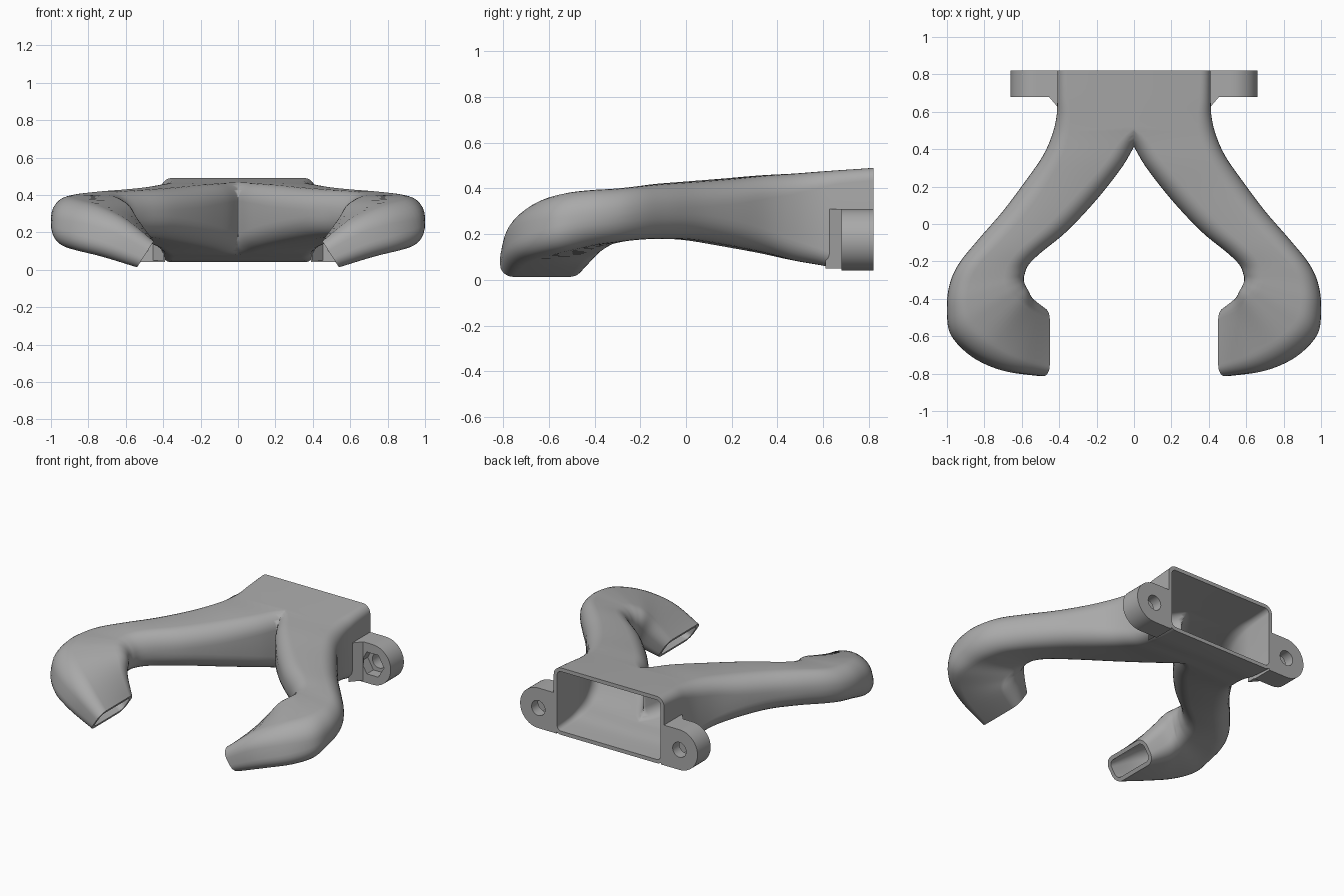
import bpy, bmesh, math
from mathutils import Vector

if "Cube" in bpy.data.objects:
    bpy.data.objects.remove(bpy.data.objects["Cube"], do_unlink=True)

grey = bpy.data.materials.new("plain grey")
grey.use_nodes = True
grey.diffuse_color = (0.4, 0.4, 0.4, 1)
grey.node_tree.nodes["Principled BSDF"].inputs["Base Color"].default_value = (0.4, 0.4, 0.4, 1)

WALL = 0.025


def rounded_section(p, q, half, tilt, r, inset=0.0):
    """Rounded rectangle spanning edge points p to q, with its height leaning by tilt."""
    centre, u = (p + q) / 2, (q - p).normalized()
    v = Vector((-math.sin(tilt), 0, math.cos(tilt)))
    w, h = (q - p).length / 2 - inset, half - inset
    r = max(min(r, half * 0.98) - inset, 0.012)
    ring = []
    for k, (sx, sy) in enumerate(((1, 1), (-1, 1), (-1, -1), (1, -1))):
        for i in range(8):
            a = math.pi / 2 * (k + i / 7)
            ring.append(centre + u * (sx * (w - r) + r * math.cos(a))
                        + v * (sy * (h - r) + r * math.sin(a)))
    return ring


def spline(rows, steps):
    """Catmull-Rom interpolation of whole rows of parameters."""
    out = []
    for i in range(len(rows) - 1):
        a, b, c, d = (rows[max(0, min(len(rows) - 1, i + k))] for k in (-1, 0, 1, 2))
        for s in range(steps):
            t = s / steps
            out.append([0.5 * (2 * y + (z - x) * t + (2 * x - 5 * y + 4 * z - w) * t ** 2
                               + (3 * y - x - 3 * z + w) * t ** 3)
                        for x, y, z, w in zip(a, b, c, d)])
    return out + [list(rows[-1])]


def ring_loft(name, rings, clip=False):
    """Skin a closed chain of rings, then mirror across x."""
    bm = bmesh.new()
    loops = [[bm.verts.new(p) for p in ring] for ring in rings]
    n = len(loops[0])
    for a, b in zip(loops, loops[1:] + loops[:1]):
        for i in range(n):
            j = (i + 1) % n
            bm.faces.new((a[i], a[j], b[j], b[i]))
    bmesh.ops.recalc_face_normals(bm, faces=bm.faces)
    if clip:
        bmesh.ops.bisect_plane(bm, geom=bm.verts[:] + bm.edges[:] + bm.faces[:],
                               plane_co=(0, 0, 0), plane_no=(1, 0, 0), clear_inner=True)
    return finish(name, bm)


def finish(name, bm):
    mesh = bpy.data.meshes.new(name)
    bm.to_mesh(mesh)
    bm.free()
    mesh.materials.append(grey)
    ob = bpy.data.objects.new(name, mesh)
    bpy.context.collection.objects.link(ob)
    bpy.ops.object.select_all(action='DESELECT')
    ob.select_set(True)
    bpy.context.view_layer.objects.active = ob
    bpy.ops.object.shade_smooth_by_angle(angle=math.radians(32))
    mod = ob.modifiers.new("mirror", 'MIRROR')
    mod.use_clip = True
    mod.merge_threshold = 0.0005
    return ob


# Duct stations: inner edge xyz, outer edge xyz, half height, tilt, corner radius
stations = [
    (-.41, .82, .265, .41, .82, .265, .225, 0, .055),
    (-.39, .70, .265, .41, .67, .265, .215, 0, .06),
    (-.20, .60, .27, .415, .57, .27, .203, 0, .075),
    (-.04, .47, .275, .44, .47, .275, .19, 0, .09),
    (.06, .31, .287, .49, .36, .287, .17, 0, .10),
    (.20, .13, .295, .58, .23, .295, .148, 0, .11),
    (.36, -.04, .302, .70, .07, .302, .128, 0, .11),
    (.50, -.155, .30, .83, -.08, .30, .12, 0, .11),
    (.565, -.22, .292, .935, -.21, .292, .117, 0, .11),
    (.585, -.27, .285, .985, -.32, .28, .118, 0, .11),
    (.59, -.295, .275, 1.0, -.45, .27, .122, .05, .11),
    (.59, -.32, .255, .975, -.59, .25, .13, .2, .11),
    (.59, -.345, .225, .85, -.71, .22, .132, .4, .10),
    (.575, -.39, .165, .68, -.785, .17, .118, .54, .085),
    (.495, -.45, .083, .495, -.813, .083, .083, .57, .06),
]
rows = spline(stations, 5)


def duct_rings(inset):
    return [rounded_section(Vector(r[:3]), Vector(r[3:6]), r[6], r[7], r[8], inset) for r in rows]


# Hollow forked duct: outer skin forward, inner skin back
ring_loft("forked_duct", duct_rings(0) + duct_rings(WALL)[::-1], clip=True)

# Mounting ears with a round screw hole and a hexagonal nut pocket
EAR_X, EAR_Z, EAR_R = 0.525, 0.175, 0.135


def ear_outline(a):
    c, s = math.cos(a), math.sin(a)
    return EAR_R if c >= 0 else EAR_R / max(abs(c), abs(s))


def hexagon(a):
    return 0.085 * math.cos(math.pi / 6) / math.cos(a % (math.pi / 3) - math.pi / 6)


def screw_hole(a):
    return 0.05


def ear_ring(radius, y):
    angles = [math.tau * i / 48 for i in range(48)]
    return [Vector((EAR_X + radius(a) * math.cos(a), y, EAR_Z + radius(a) * math.sin(a)))
            for a in angles]


ring_loft("mounting_ears", [ear_ring(ear_outline, .68), ear_ring(ear_outline, .82),
                            ear_ring(screw_hole, .82), ear_ring(screw_hole, .75),
                            ear_ring(hexagon, .75), ear_ring(hexagon, .68)])

# Sloping gussets joining the ears to the duct
bm = bmesh.new()
base = bm.faces.new([bm.verts.new((x, y, .05)) for x, y in
                     ((.395, .61), (.455, .68), (.455, .69), (.395, .69))])
top = bmesh.ops.extrude_face_region(bm, geom=[base])
bmesh.ops.translate(bm, vec=(0, 0, .26), verts=[g for g in top["geom"] if isinstance(g, bmesh.types.BMVert)])
bmesh.ops.recalc_face_normals(bm, faces=bm.faces)
finish("ear_gussets", bm)
